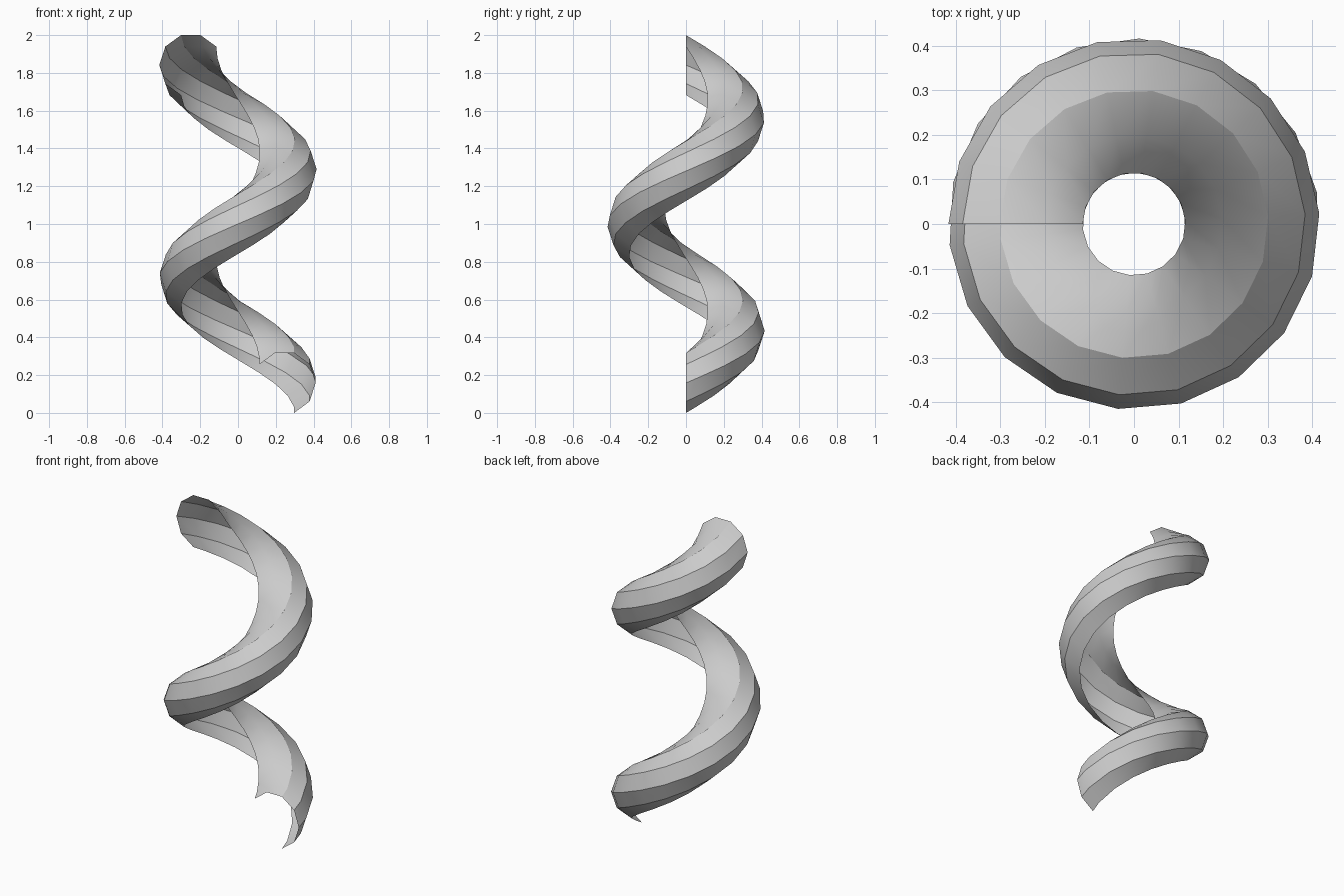
import bpy, bmesh
from math import sin, cos, radians, pi

if "Cube" in bpy.data.objects:
    bpy.data.objects.remove(bpy.data.objects["Cube"])

R_PATH, R_TUBE = 0.25, 0.1667
HALF = R_TUBE * sin(radians(72))
Z0, Z1 = HALF, 2.0 - HALF
TOTAL = 3 * pi                  # one and a half turns
STEP = TOTAL / 27.5

# open section: six sides of a ten-sided circle, from underside round to inside top
profile = [(R_PATH + R_TUBE * cos(radians(a)), R_TUBE * sin(radians(a)))
           for a in range(-72, 145, 36)]

# sweep stations: a short first step, trimmed flat at y = 0
stations = [(0.0, cos(STEP / 2))] + [((k + 0.5) * STEP, 1.0) for k in range(28)]

bm = bmesh.new()
rings = []
for ang, scale in stations:
    z = Z0 + (Z1 - Z0) * ang / TOTAL
    rings.append([bm.verts.new((r * scale * cos(ang), r * scale * sin(ang), z + h))
                  for r, h in profile])
for a, b in zip(rings, rings[1:]):
    for i in range(len(profile) - 1):
        bm.faces.new((a[i], b[i], b[i + 1], a[i + 1]))
# outward faces
bm.normal_update()
f = max(bm.faces, key=lambda f: f.calc_center_median().xy.length)
if f.normal.xy.dot(f.calc_center_median().xy) < 0:
    bmesh.ops.reverse_faces(bm, faces=bm.faces[:])

mesh = bpy.data.meshes.new("spiral_slide")
bm.to_mesh(mesh)
bm.free()
obj = bpy.data.objects.new("spiral_slide", mesh)
bpy.context.collection.objects.link(obj)

# smooth along the spiral, crisp lengthwise edges
bpy.context.view_layer.objects.active = obj
obj.select_set(True)
bpy.ops.object.shade_smooth_by_angle(angle=radians(30))
